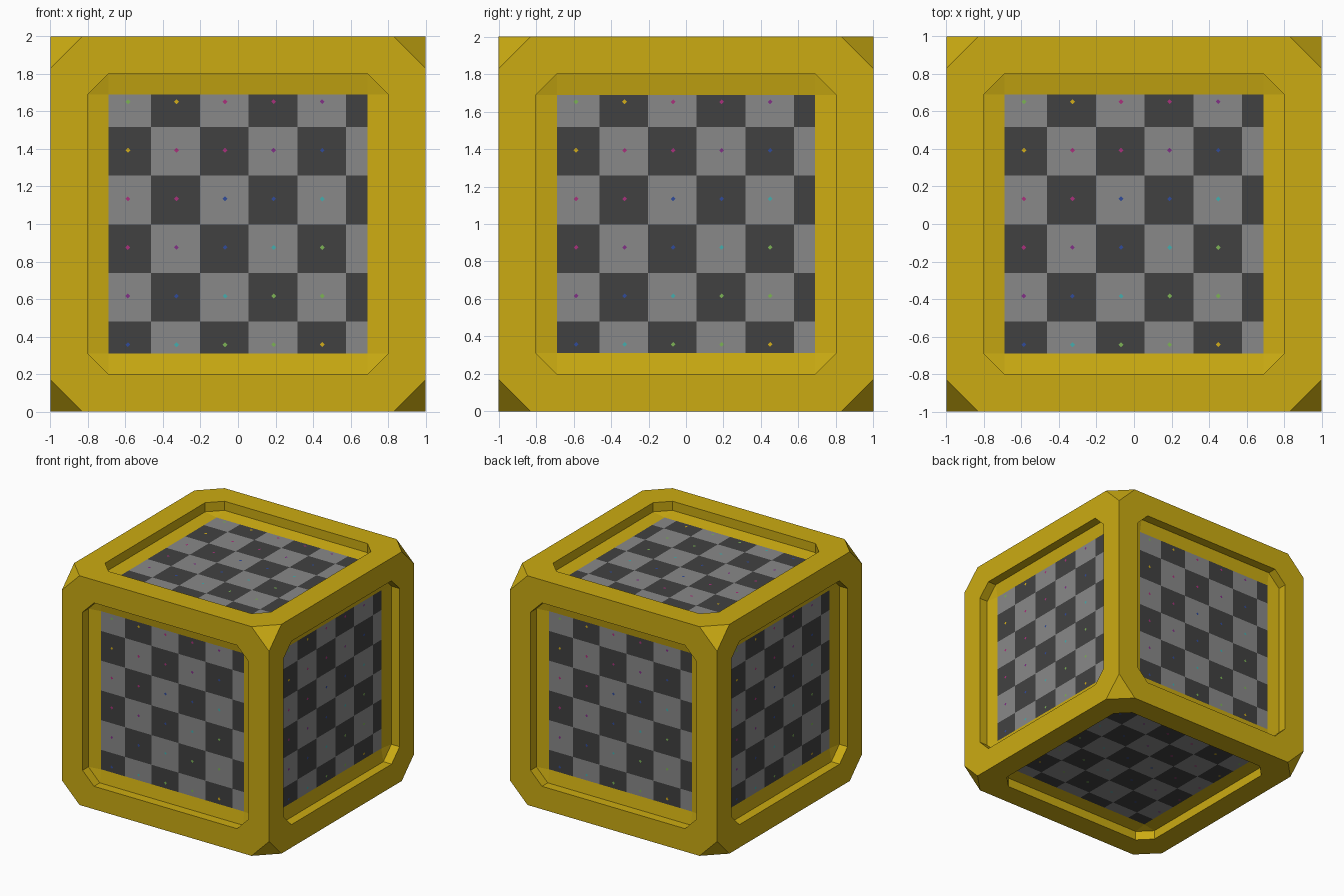
import bpy, bmesh
from mathutils import Vector

if "Cube" in bpy.data.objects:
    bpy.data.objects.remove(bpy.data.objects["Cube"])


def mat(name, rgb):
    m = bpy.data.materials.new(name)
    m.diffuse_color = (*rgb, 1)
    m.use_nodes = True
    m.node_tree.nodes["Principled BSDF"].inputs["Base Color"].default_value = m.diffuse_color
    return m


yellow = mat("frame yellow", (0.60, 0.41, 0.006))
light = mat("light grey", (0.25, 0.25, 0.25))
dark = mat("dark grey", (0.053, 0.053, 0.053))
green = mat("mark green", (0.20, 0.45, 0.09))
gold = mat("mark gold", (0.65, 0.42, 0.01))
magenta = mat("mark magenta", (0.40, 0.03, 0.20))
purple = mat("mark purple", (0.22, 0.03, 0.24))
blue = mat("mark blue", (0.03, 0.07, 0.32))
cyan = mat("mark cyan", (0.06, 0.42, 0.42))

# name: (u axis, v axis); the outward normal is u x v
SIDES = {
    "front": ((1, 0, 0), (0, 0, 1)),
    "right": ((0, 1, 0), (0, 0, 1)),
    "back": ((-1, 0, 0), (0, 0, 1)),
    "left": ((0, -1, 0), (0, 0, 1)),
    "top": ((1, 0, 0), (0, 1, 0)),
    "bottom": ((0, -1, 0), (-1, 0, 0)),
}


def placer(u, v):
    u, v = Vector(u), Vector(v)
    n = u.cross(v)
    return lambda a, b, depth: u * a + v * b + n * (1 - depth) + Vector((0, 0, 1))


def octagon(a, b):
    return [(a, b), (b, a), (-b, a), (-a, b), (-a, -b), (-b, -a), (b, -a), (a, -b)]


def face(bm, pts, index=0):
    f = bm.faces.new([bm.verts.new(p) for p in pts])
    f.material_index = index


def finish(name, bm, mats):
    bmesh.ops.remove_doubles(bm, verts=bm.verts, dist=0.0005)
    me = bpy.data.meshes.new(name)
    bm.to_mesh(me)
    bm.free()
    for m in mats:
        me.materials.append(m)
    bpy.context.collection.objects.link(bpy.data.objects.new(name, me))


CUT, OPEN, IN = 0.83, 0.80, 0.69
LIP, FLOOR = 0.08, 0.10

# frame: flat rim, recess wall and sloped border on each side
bm = bmesh.new()
for u, v in SIDES.values():
    P = placer(u, v)
    outer, inner = octagon(1, CUT), octagon(OPEN, IN)
    square = [(IN, IN), (-IN, IN), (-IN, -IN), (IN, -IN)]
    for i in range(8):
        j = (i + 1) % 8
        face(bm, [P(*outer[i], 0), P(*outer[j], 0), P(*inner[j], 0), P(*inner[i], 0)])
        face(bm, [P(*inner[i], 0), P(*inner[j], 0), P(*inner[j], LIP), P(*inner[i], LIP)])
        pts = [P(*inner[i], LIP), P(*inner[j], LIP), P(*square[j // 2], FLOOR)]
        if i // 2 != j // 2:
            pts.append(P(*square[i // 2], FLOOR))
        face(bm, pts)
# cut corners
for x in (-1, 1):
    for y in (-1, 1):
        for z in (-1, 1):
            tri = [(x * CUT, y, z + 1), (x, y * CUT, z + 1), (x, y, z * CUT + 1)]
            face(bm, tri if x * y * z > 0 else tri[::-1])
finish("frame", bm, [yellow])

# checkered panels, grid slightly off centre
us = [-IN, -0.463, -0.203, 0.057, 0.317, 0.577, IN]
vs = [IN, 0.517, 0.258, -0.002, -0.261, -0.52, -IN]
diagonal = [1, 2, 3, 3, 4, 5, 6, 1, 1, 2]      # mark colour along each diagonal
marks = [None, green, gold, magenta, purple, blue, cyan]
for side, (u, v) in SIDES.items():
    P = placer(u, v)
    bm = bmesh.new()
    for r in range(6):
        for c in range(6):
            face(bm, [P(us[c], vs[r + 1], FLOOR), P(us[c + 1], vs[r + 1], FLOOR),
                      P(us[c + 1], vs[r], FLOOR), P(us[c], vs[r], FLOOR)], (r + c) % 2)
    finish(side + "_checker_panel", bm, [light, dark])

    # tiny coloured diamonds in the cells
    bm = bmesh.new()
    for r in range(6):
        for c in range(5):
            a, b, s = -0.587 + 0.259 * c, 0.652 - 0.259 * r, 0.013
            k = diagonal[r + c]
            if r + c == 4 and c in (2, 3):
                k = 5 if c == 2 else 4
            d = FLOOR - 0.002
            face(bm, [P(a - s, b, d), P(a, b - s, d), P(a + s, b, d), P(a, b + s, d)], k - 1)
    finish(side + "_marks", bm, marks[1:])
